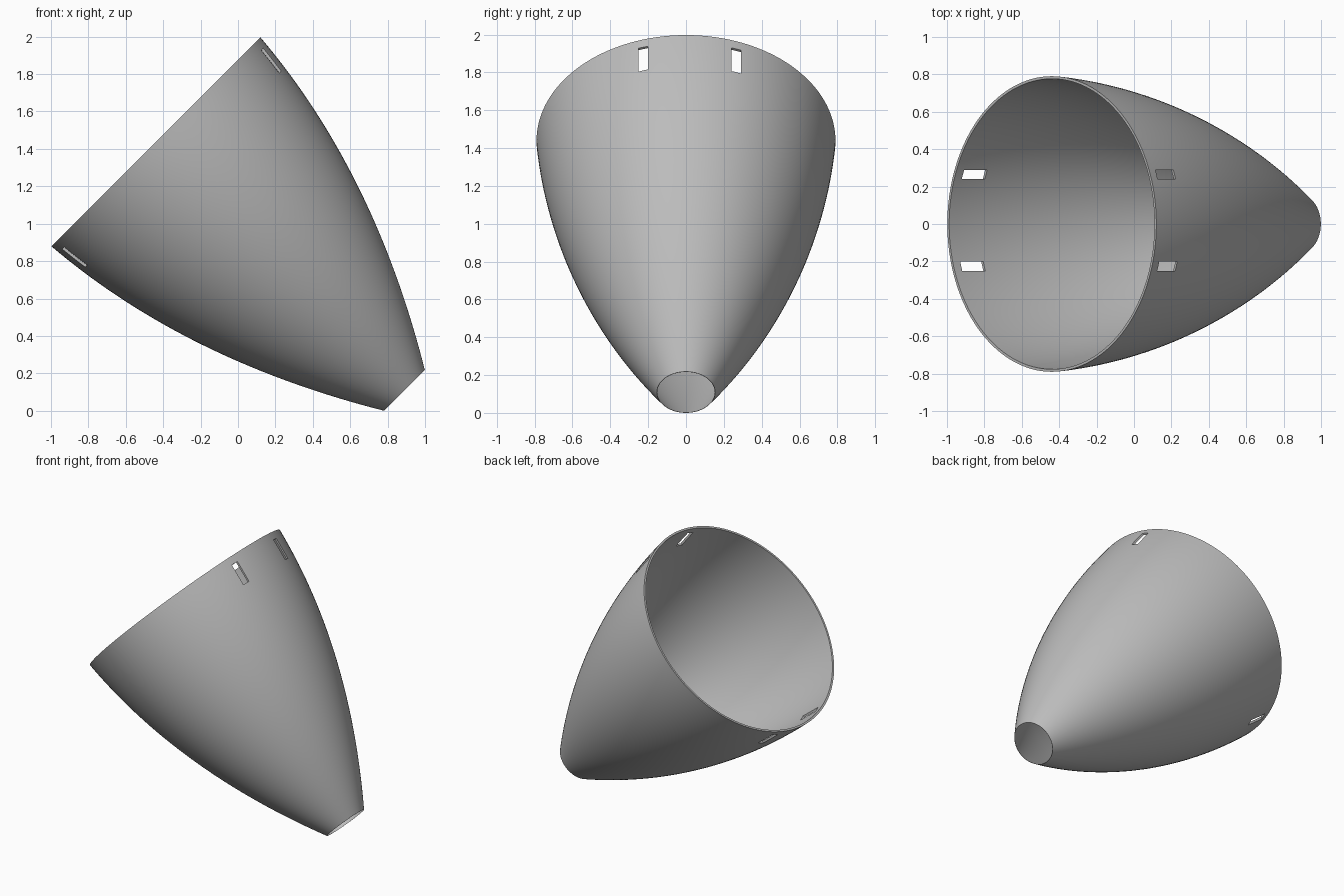
import bpy, bmesh, math
from mathutils import Matrix, Vector

cube = bpy.data.objects.get("Cube")
if cube:
    bpy.data.objects.remove(cube, do_unlink=True)

LENGTH, SEGMENTS, RINGS = 1.88, 128, 36
WALL_RIM, WALL_TIP = 0.014, 0.002
# The shell stands on its narrow end, leaning back by 45 degrees
PLACE = Matrix.Translation((0.89, 0, 0.109)) @ Matrix.Rotation(math.radians(-45), 4, 'Y')


def make_material(name, colour):
    mat = bpy.data.materials.new(name)
    mat.use_nodes = True
    mat.diffuse_color = colour
    mat.node_tree.nodes["Principled BSDF"].inputs["Base Color"].default_value = colour
    return mat


def add_object(name, bm):
    bmesh.ops.recalc_face_normals(bm, faces=bm.faces)
    mesh = bpy.data.meshes.new(name)
    bm.to_mesh(mesh)
    bm.free()
    obj = bpy.data.objects.new(name, mesh)
    bpy.context.collection.objects.link(obj)
    obj.matrix_world = PLACE
    return obj


def outer_radius(t):
    return 0.154 + 0.596 * t - 0.137 * t * t


# Shell: closed loop of outer and inner profile, spun round the axis
steps = [LENGTH * i / RINGS for i in range(RINGS + 1)]
outer = [(outer_radius(t), t) for t in steps]
inner = [(r - WALL_TIP - (WALL_RIM - WALL_TIP) * min(1, 3 * t / LENGTH), t) for r, t in outer]
profile = outer + inner[::-1]
bm = bmesh.new()
rings = []
for s in range(SEGMENTS):
    a = math.tau * s / SEGMENTS
    rings.append([bm.verts.new((r * math.cos(a), r * math.sin(a), t)) for r, t in profile])
for s in range(SEGMENTS):
    here, there = rings[s], rings[(s + 1) % SEGMENTS]
    for i in range(len(profile)):
        j = (i + 1) % len(profile)
        bm.faces.new((here[i], there[i], there[j], here[j]))
shell = add_object("tapered_shell", bm)
shell.data.materials.append(make_material("plain grey", (0.5, 0.5, 0.5, 1)))

# Slots: two bars pass right through both walls near the wide rim
bm = bmesh.new()
for y in (-0.225, 0.265):
    bmesh.ops.create_cube(bm, size=1, matrix=Matrix.Translation((0, y, 1.75))
                          @ Matrix.Diagonal(Vector((2, 0.05, 0.155, 1))))
cutter = add_object("slot_cutter", bm)
cutter.hide_render = True

bpy.ops.object.select_all(action='DESELECT')
bpy.context.view_layer.objects.active = shell
shell.select_set(True)
cut = shell.modifiers.new("slots", 'BOOLEAN')
cut.operation, cut.solver, cut.object = 'DIFFERENCE', 'EXACT', cutter
bpy.ops.object.modifier_apply(modifier=cut.name)
bpy.data.objects.remove(cutter, do_unlink=True)
bpy.ops.object.shade_smooth_by_angle(angle=math.radians(30))
